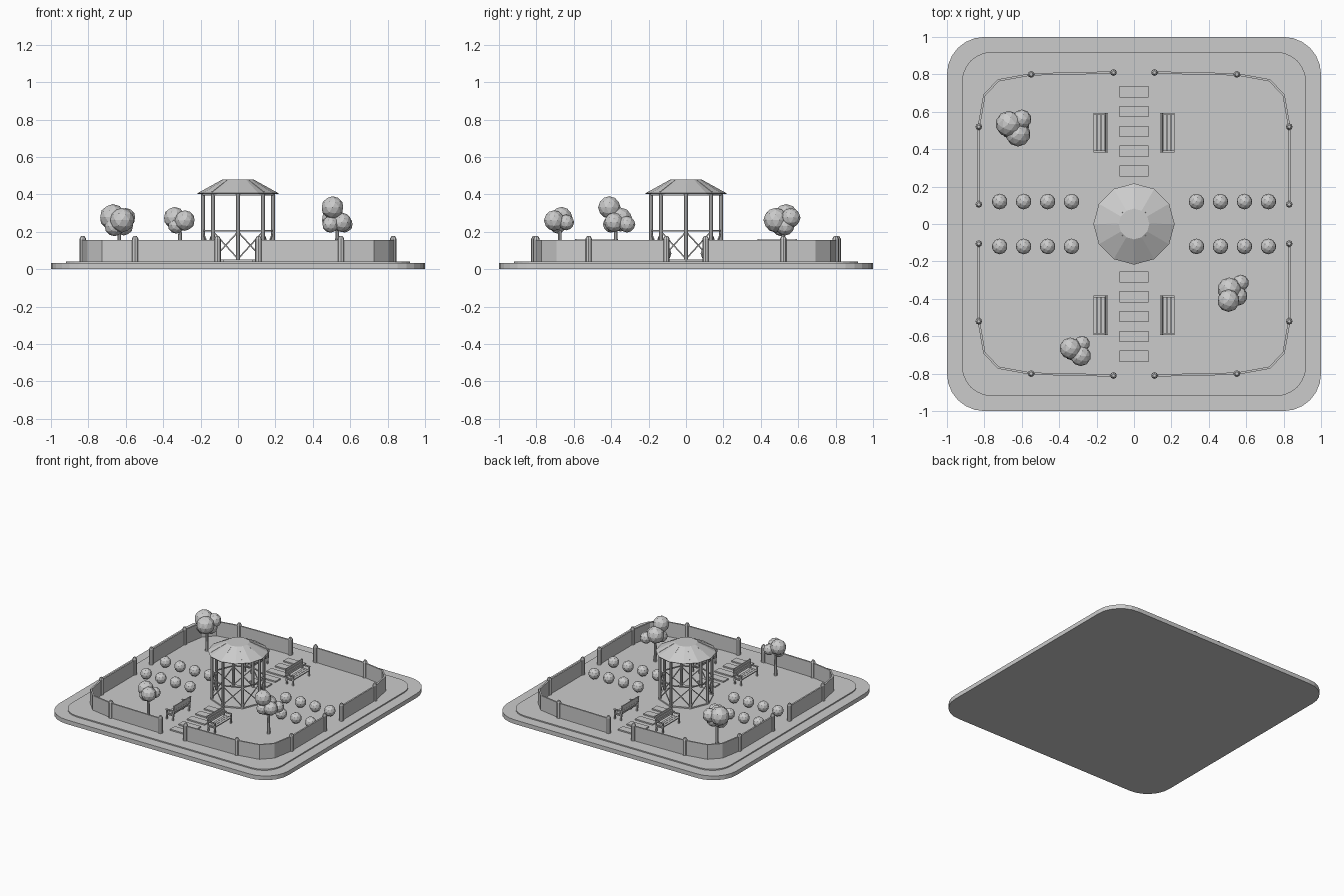
import bpy, bmesh, math
from mathutils import Vector, Matrix

old = bpy.data.objects.get("Cube")
if old:
    bpy.data.objects.remove(old, do_unlink=True)

stone = bpy.data.materials.new("plain grey")
GREY = (0.6, 0.6, 0.6, 1)
stone.diffuse_color = GREY
stone.use_nodes = True
stone.node_tree.nodes["Principled BSDF"].inputs["Base Color"].default_value = GREY

GROUND = 0.042


def finish(name, bm):
    me = bpy.data.meshes.new(name)
    bm.to_mesh(me)
    bm.free()
    me.materials.append(stone)
    ob = bpy.data.objects.new(name, me)
    bpy.context.collection.objects.link(ob)
    return ob


def box(bm, centre, size):
    m = Matrix.Translation(centre) @ Matrix.Diagonal((*size, 1))
    bmesh.ops.create_cube(bm, size=1, matrix=m)


def beam(bm, a, b, w, d=None):
    # square bar running from a to b
    a, b = Vector(a), Vector(b)
    v = b - a
    rot = v.to_track_quat('Z', 'Y').to_matrix().to_4x4()
    m = Matrix.Translation((a + b) / 2) @ rot @ Matrix.Diagonal((w, d or w, v.length, 1))
    bmesh.ops.create_cube(bm, size=1, matrix=m)


def cone(bm, x, y, z0, z1, r0, r1, n, turn=0):
    m = Matrix.Translation((x, y, (z0 + z1) / 2)) @ Matrix.Rotation(turn, 4, 'Z')
    bmesh.ops.create_cone(bm, cap_ends=True, segments=n, radius1=r0, radius2=r1,
                          depth=z1 - z0, matrix=m)


def ball(bm, centre, r):
    bmesh.ops.create_icosphere(bm, subdivisions=2, radius=r, matrix=Matrix.Translation(centre))


def rounded_slab(name, half, radius, z0, z1, steps=6):
    bm = bmesh.new()
    ring = []
    for q in range(4):
        mid = math.radians(45 + 90 * q)
        cx = math.copysign(half - radius, math.cos(mid))
        cy = math.copysign(half - radius, math.sin(mid))
        for i in range(steps + 1):
            a = math.pi / 2 * (q + i / steps)
            ring.append(bm.verts.new((cx + radius * math.cos(a), cy + radius * math.sin(a), z0)))
    face = bm.faces.new(ring)
    up = bmesh.ops.extrude_face_region(bm, geom=[face])["geom"]
    bmesh.ops.translate(bm, verts=[v for v in up if isinstance(v, bmesh.types.BMVert)],
                        vec=(0, 0, z1 - z0))
    bmesh.ops.recalc_face_normals(bm, faces=bm.faces)
    return finish(name, bm)


# Ground
rounded_slab("pavement", 1.0, 0.2, 0, 0.033)
rounded_slab("lawn", 0.92, 0.16, 0.02, GROUND)

# Perimeter fence: one corner run mirrored to four quarters
run = [(0.11, 0.81), (0.55, 0.8), (0.725, 0.768), (0.8, 0.69), (0.83, 0.52), (0.83, 0.105)]
posts = bmesh.new()
for sx in (-1, 1):
    for sy in (-1, 1):
        bm = bmesh.new()
        low = [bm.verts.new((sx * x, sy * y, GROUND - 0.005)) for x, y in run]
        top = [bm.verts.new((sx * x, sy * y, 0.157)) for x, y in run]
        for i in range(len(run) - 1):
            bm.faces.new((low[i], low[i + 1], top[i + 1], top[i]))
        wall = finish("fence_wall", bm)
        mod = wall.modifiers.new("thickness", 'SOLIDIFY')
        mod.thickness, mod.offset = 0.012, 0
        for i in (0, 1, 4, 5):
            x, y = sx * run[i][0], sy * run[i][1]
            cone(posts, x, y, GROUND - 0.005, 0.162, 0.018, 0.018, 8)
            cone(posts, x, y, 0.162, 0.177, 0.018, 0.009, 8)
finish("fence_posts", posts)

# Stepping stones
bm = bmesh.new()
for s in (-1, 1):
    for i in range(5):
        box(bm, (0, s * (0.283 + 0.106 * i), 0.045), (0.155, 0.06, 0.014))
finish("stepping_stones", bm)

# Round bushes in four rows
bm = bmesh.new()
for sx in (-1, 1):
    for sy in (-1, 1):
        for i in range(4):
            ball(bm, (sx * (0.334 + 0.128 * i), sy * 0.12, 0.083), 0.042)
finish("bushes", bm)

# Trees: each has a trunk and clustered balls (x, y, z, radius)
trees = [
    ((-0.635, 0.52), [(-0.67, 0.535, 0.278, 0.07), (-0.62, 0.48, 0.262, 0.066),
                      (-0.6, 0.56, 0.275, 0.052), (-0.66, 0.51, 0.23, 0.054),
                      (-0.61, 0.53, 0.23, 0.05)]),
    ((-0.31, -0.675), [(-0.34, -0.665, 0.275, 0.058), (-0.285, -0.705, 0.26, 0.055),
                       (-0.278, -0.64, 0.25, 0.042), (-0.33, -0.685, 0.235, 0.045)]),
    ((0.53, -0.375), [(0.505, -0.41, 0.33, 0.06), (0.51, -0.35, 0.265, 0.064),
                      (0.555, -0.385, 0.25, 0.052), (0.57, -0.315, 0.24, 0.044),
                      (0.495, -0.4, 0.24, 0.045)]),
]
for (x, y), blobs in trees:
    bm = bmesh.new()
    cone(bm, x, y, GROUND - 0.005, 0.25, 0.013, 0.008, 8)
    finish("tree_trunk", bm)
    bm = bmesh.new()
    for bx, by, bz, r in blobs:
        ball(bm, (bx, by, bz), r)
    finish("tree_crown", bm)

# Benches, their backs towards the path
for sx in (-1, 1):
    for sy in (-1, 1):
        bm = bmesh.new()
        yc = sy * 0.488
        for i in range(3):
            box(bm, (sx * (0.167 + 0.02 * i), yc, 0.088), (0.018, 0.2, 0.008))
        for z, off in ((0.112, 0.152), (0.132, 0.149), (0.15, 0.146)):
            box(bm, (sx * off, yc, z), (0.007, 0.2, 0.017))
        for e in (-1, 1):
            y = yc + e * 0.1
            beam(bm, (sx * 0.156, y, GROUND), (sx * 0.145, y, 0.16), 0.01)
            beam(bm, (sx * 0.21, y, GROUND), (sx * 0.21, y, 0.115), 0.01)
            box(bm, (sx * 0.182, y, 0.116), (0.07, 0.012, 0.007))
            box(bm, (sx * 0.182, y, 0.081), (0.06, 0.01, 0.008))
        finish("bench", bm)

# Pavilion floor
bm = bmesh.new()
cone(bm, 0, 0, 0, 0.052, 0.2, 0.2, 8)
finish("pavilion_floor", bm)

# Pavilion posts, rails and crossed braces
R = 0.188


def corner(i, z, r=R):
    a = math.pi / 4 * i
    return (r * math.cos(a), r * math.sin(a), z)


frame, braces = bmesh.new(), bmesh.new()
for i in range(8):
    cone(frame, *corner(i, 0)[:2], 0.045, 0.41, 0.011, 0.011, 8)
    beam(frame, corner(i, 0.4), corner(i + 1, 0.4), 0.012)
    beam(braces, corner(i, 0.205), corner(i + 1, 0.205), 0.008)
    beam(braces, corner(i, 0.055), corner(i + 1, 0.2), 0.006)
    beam(braces, corner(i, 0.2), corner(i + 1, 0.055), 0.006)
    beam(frame, corner(i, 0.411, 0.195), corner(i, 0.473, 0.085), 0.01)
finish("pavilion_frame", frame)
finish("pavilion_braces", braces)

# Pavilion roof: open shell with a flat top
bm = bmesh.new()
cone(bm, 0, 0, 0.406, 0.48, 0.217, 0.082, 12)
under = min(bm.faces, key=lambda f: f.calc_center_median().z)
bmesh.ops.delete(bm, geom=[under], context='FACES_ONLY')
roof = finish("pavilion_roof", bm)
mod = roof.modifiers.new("thickness", 'SOLIDIFY')
mod.thickness, mod.offset = 0.005, -1
